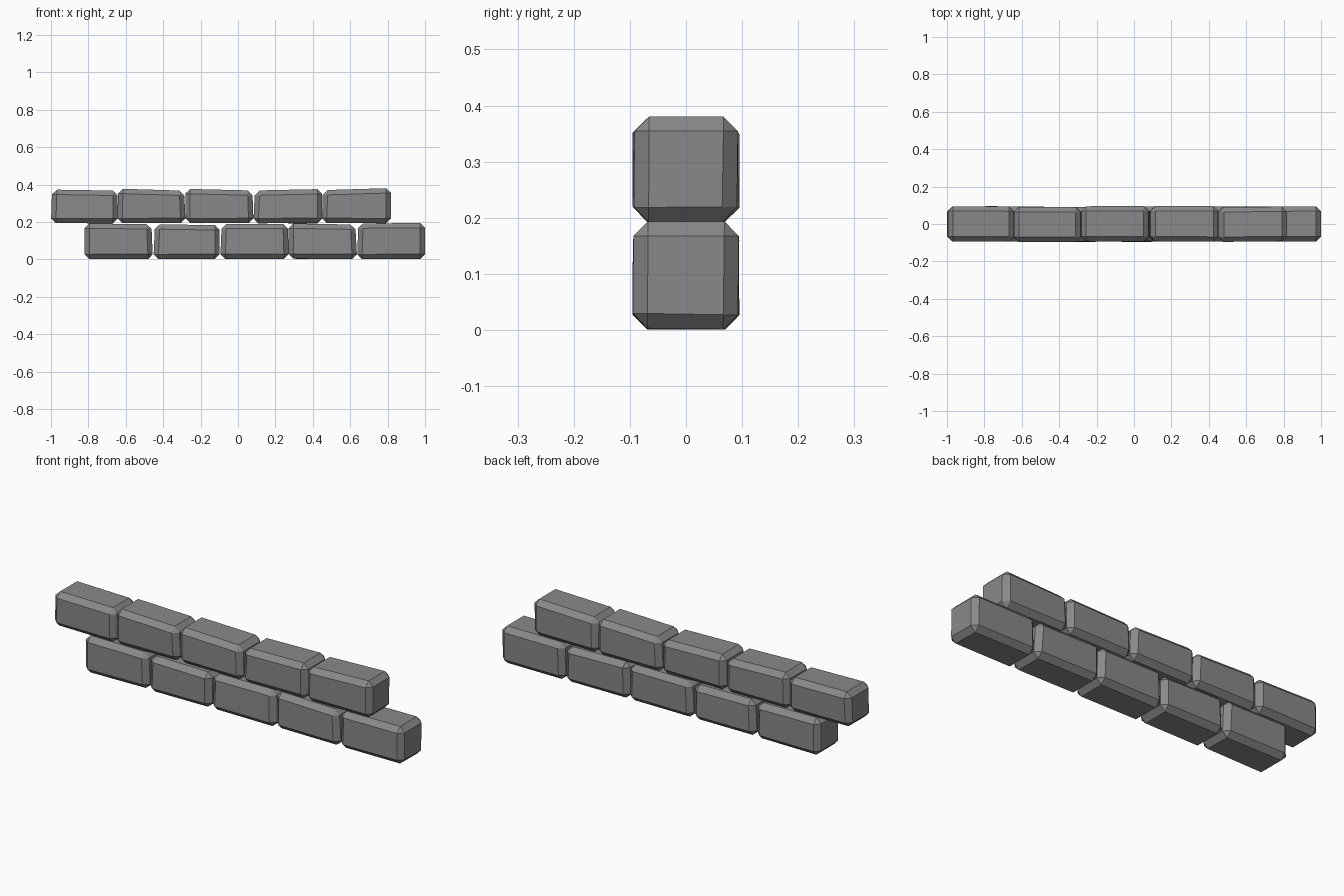
import bpy, bmesh, random
from mathutils import Vector

if "Cube" in bpy.data.objects:
    bpy.data.objects.remove(bpy.data.objects["Cube"])

random.seed(4)

stone = bpy.data.materials.new("grey stone")
stone.diffuse_color = (0.25, 0.25, 0.25, 1)
stone.use_nodes = True
stone.node_tree.nodes["Principled BSDF"].inputs["Base Color"].default_value = stone.diffuse_color

HALF_DEPTH = 0.096


def brick(name, x0, x1, z0, zl, zr, lean_l, lean_r):
    """Chamfered block; top edge runs from zl to zr, ends lean inward at the top."""
    bm = bmesh.new()
    bmesh.ops.create_cube(bm, size=2)
    for v in bm.verts:
        left, top = v.co.x < 0, v.co.z > 0
        x = x0 if left else x1
        if top:
            x += lean_l if left else -lean_r
        z = (zl if left else zr) if top else z0 + random.uniform(0, 0.004)
        y = v.co.y * (HALF_DEPTH - random.uniform(0, 0.006))
        v.co = Vector((x, y, z))
    bmesh.ops.bevel(bm, geom=bm.edges[:], offset=0.026, offset_type='OFFSET',
                    segments=1, profile=0.5, affect='EDGES')
    bmesh.ops.recalc_face_normals(bm, faces=bm.faces[:])
    me = bpy.data.meshes.new(name)
    bm.to_mesh(me)
    bm.free()
    me.materials.append(stone)
    bpy.context.collection.objects.link(bpy.data.objects.new(name, me))


# left, right, left top height, right top height, left lean, right lean
lower = [(-0.82, -0.455, 0.192, 0.188, 0.0, 0.008),
         (-0.452, -0.098, 0.188, 0.182, 0.008, 0.0),
         (-0.095, 0.272, 0.190, 0.190, 0.008, 0.006),
         (0.270, 0.637, 0.192, 0.186, 0.0, 0.01),
         (0.637, 1.0, 0.192, 0.194, 0.006, 0.0)]
upper = [(-1.0, -0.643, 0.373, 0.367, 0.006, 0.0),
         (-0.645, -0.280, 0.378, 0.367, 0.004, 0.008),
         (-0.282, 0.083, 0.377, 0.368, 0.0, 0.006),
         (0.082, 0.450, 0.368, 0.376, 0.008, 0.0),
         (0.448, 0.818, 0.370, 0.381, 0.006, 0.0)]

# two staggered courses of bricks
for course, rows, z0 in (("lower", lower, 0.0), ("upper", upper, 0.192)):
    for i, (x0, x1, zl, zr, ll, lr) in enumerate(rows):
        brick(f"{course}_brick_{i + 1}", x0, x1, z0, zl, zr, ll, lr)
